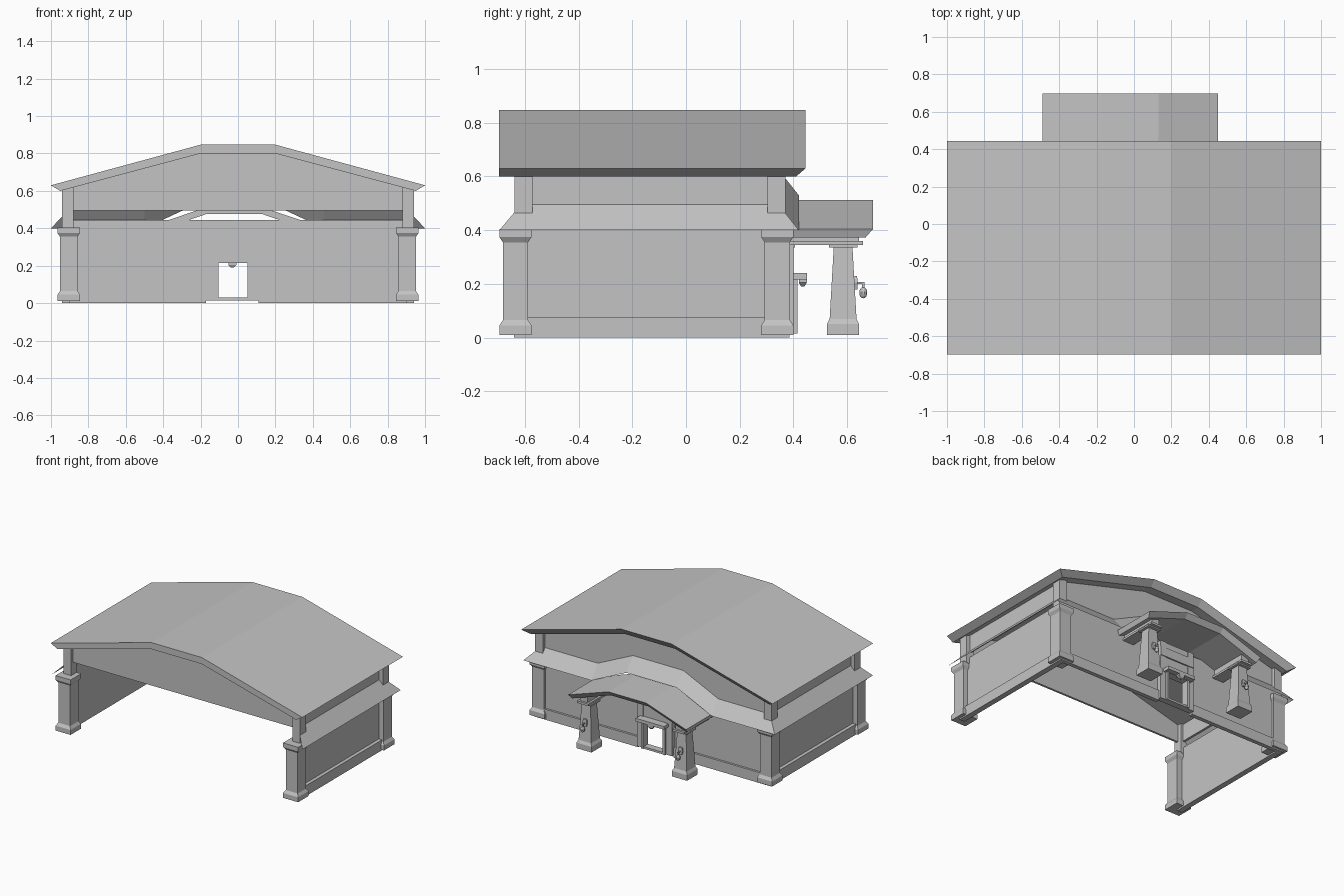
import bpy, bmesh, math
from mathutils import Vector

cube = bpy.data.objects.get("Cube")
if cube:
    bpy.data.objects.remove(cube)

gray = bpy.data.materials.new("plain_gray")
gray.use_nodes = True
gray.diffuse_color = (0.55, 0.55, 0.55, 1)
bsdf = gray.node_tree.nodes["Principled BSDF"]
bsdf.inputs["Base Color"].default_value = (0.55, 0.55, 0.55, 1)
bsdf.inputs["Roughness"].default_value = 0.8


def make(name, verts, faces, fix=True):
    mesh = bpy.data.meshes.new(name)
    mesh.from_pydata(verts, [], faces)
    if fix:
        bm = bmesh.new()
        bm.from_mesh(mesh)
        bmesh.ops.recalc_face_normals(bm, faces=bm.faces)
        bm.to_mesh(mesh)
        bm.free()
    mesh.materials.append(gray)
    obj = bpy.data.objects.new(name, mesh)
    bpy.context.collection.objects.link(obj)
    return obj


def stack(name, cx, cy, rings):
    """Rectangular rings (z, half x, half y) skinned into a solid."""
    verts, faces = [], []
    for z, hx, hy in rings:
        verts += [(cx + sx * hx, cy + sy * hy, z)
                  for sx, sy in ((-1, -1), (1, -1), (1, 1), (-1, 1))]
    for r in range(len(rings) - 1):
        for i in range(4):
            j = (i + 1) % 4
            faces.append((r * 4 + i, r * 4 + j, r * 4 + 4 + j, r * 4 + 4 + i))
    n = len(verts)
    return make(name, verts, faces + [(3, 2, 1, 0), (n - 4, n - 3, n - 2, n - 1)])


def box(name, x0, x1, y0, y1, z0, z1):
    hx, hy = (x1 - x0) / 2, (y1 - y0) / 2
    return stack(name, (x0 + x1) / 2, (y0 + y1) / 2, [(z0, hx, hy), (z1, hx, hy)])


def arch(name, outer, inner, y0, y_out, y_in):
    """Slab between two (x, z) outlines, run from y0 to the back."""
    n = len(outer)
    ring = outer + inner[::-1]
    m = 2 * n
    verts = [(x, y0, z) for x, z in ring]
    verts += [(x, y_out if i < n else y_in, z) for i, (x, z) in enumerate(ring)]
    faces = [(i, (i + 1) % m, m + (i + 1) % m, m + i) for i in range(m)]
    for i in range(n - 1):
        cap = (i, i + 1, m - 2 - i, m - 1 - i)
        faces += [cap, tuple(m + v for v in cap)]
    return make(name, verts, faces)


# Main roof and the gable walls beneath it
under = [(-0.95, 0.6), (-0.2, 0.8), (0.2, 0.8), (0.95, 0.6)]
arch("main_roof", [(-1, 0.63), (-0.2, 0.847), (0.2, 0.847), (1, 0.63)],
     under, -0.697, 0.445, 0.41)
top = [(-0.91, 0.615), (-0.2, 0.805), (0.2, 0.805), (0.91, 0.615)]
bottom = [(x, 0.495) for x, z in top]
arch("front_gable", top, bottom, -0.62, -0.605, -0.605)
arch("back_gable", top, bottom, 0.33, 0.345, 0.345)

# Corner posts, upper posts and side walls
for s, side in ((1, "left"), (-1, "right")):
    for cy, end in ((-0.635, "front"), (0.34, "back")):
        stack(f"{side}_{end}_post", s * 0.905, cy,
              [(z, h, h) for z, h in ((0.01, 0.06), (0.045, 0.06), (0.065, 0.047),
                                      (0.355, 0.047), (0.375, 0.06), (0.405, 0.06))])
        uy = cy + (0.03 if end == "front" else -0.003)
        stack(f"{side}_{end}_upper_post", s * 0.91, uy,
              [(0.4, 0.03, 0.033), (0.625, 0.03, 0.033)])
    lo, hi = sorted((s * 0.9, s * 0.915))
    box(f"{side}_lower_wall", lo, hi, -0.62, 0.345, 0.01, 0.445)
    box(f"{side}_upper_wall", lo - s * 0.005, hi - s * 0.005, -0.615, 0.34, 0.49, 0.62)
    lo, hi = sorted((s * 0.9, s * 0.94))
    box(f"{side}_plinth", lo, hi, -0.64, 0.385, 0, 0.075)
    # Skirt roof along the side
    make(f"{side}_skirt_roof",
         [(s, -0.695, 0.4), (s, 0.42, 0.4), (s * 0.91, 0.345, 0.495), (s * 0.91, -0.615, 0.495)],
         [(0, 1, 2, 3)[::s]], fix=False)

# Skirt roof over the back, raised in the middle
bends = [(1, 0), (0.46, 0), (0.18, 0.13), (-0.22, 0.13), (-0.5, 0), (-1, 0)]
verts = []
for x, rise in bends:
    verts += [(x, 0.42, 0.4 + rise),
              (max(-0.91, min(0.91, x)), 0.345, 0.495 + rise)]
make("back_skirt_roof", verts,
     [(2 * i, 2 * i + 2, 2 * i + 3, 2 * i + 1) for i in range(5)], fix=False)

# Back wall on both sides of the door
for name, x0, x1 in (("right", -0.9, -0.17), ("left", 0.11, 0.9)):
    box(f"back_wall_{name}", x0, x1, 0.355, 0.37, 0.01, 0.445)
    box(f"back_plinth_{name}", x0, x1, 0.355, 0.385, 0, 0.075)

# Doorway bay
box("bay_right_pier", -0.17, -0.12, 0.36, 0.4, 0.015, 0.445)
box("bay_left_pier", 0.06, 0.11, 0.36, 0.4, 0.015, 0.445)
box("bay_over_door", -0.12, 0.06, 0.365, 0.395, 0.235, 0.445)
box("bay_panel", -0.17, 0.11, 0.36, 0.405, 0.335, 0.4)
box("door_frame_right", -0.122, -0.105, 0.36, 0.415, 0.015, 0.24)
box("door_frame_left", 0.05, 0.067, 0.36, 0.415, 0.015, 0.24)
box("door_frame_head", -0.122, 0.067, 0.36, 0.415, 0.215, 0.24)
box("threshold", -0.105, 0.05, 0.36, 0.41, 0.015, 0.03)
box("door_canopy", -0.14, 0.085, 0.4, 0.45, 0.217, 0.24)
stack("door_lamp", -0.03, 0.435, [(0.19, 0.008, 0.006), (0.205, 0.022, 0.015), (0.217, 0.022, 0.015)])

# Porch roof, beams and tapered columns
arch("porch_roof", [(-0.488, 0.405), (-0.17, 0.512), (0.13, 0.512), (0.45, 0.405)],
     [(-0.475, 0.372), (-0.17, 0.476), (0.13, 0.476), (0.437, 0.372)], 0.35, 0.697, 0.668)
for cx, side in ((0.36, "left"), (-0.4, "right")):
    stack(f"{side}_porch_column", cx, 0.585,
          [(z, h, h) for z, h in ((0.01, 0.06), (0.05, 0.06), (0.07, 0.05),
                                  (0.335, 0.035), (0.336, 0.053), (0.347, 0.053))])
    box(f"{side}_porch_beam", cx - 0.045, cx + 0.045, 0.36, 0.66, 0.345, 0.36)
    box(f"{side}_beam_riser", cx - 0.03, cx + 0.03, 0.36, 0.645, 0.36, 0.41)
    # Wall lantern on the column
    stack(f"{side}_lantern_plate", cx, 0.631, [(0.18, 0.012, 0.008), (0.205, 0.018, 0.008), (0.23, 0.012, 0.006)])
    box(f"{side}_lantern_arm", cx - 0.004, cx + 0.004, 0.625, 0.665, 0.2, 0.207)
    bm = bmesh.new()
    bmesh.ops.create_uvsphere(bm, u_segments=10, v_segments=7, radius=0.015)
    for v in bm.verts:
        v.co = Vector((v.co.x + cx, v.co.y + 0.66, v.co.z * 1.4 + 0.167))
    mesh = bpy.data.meshes.new(f"{side}_lantern_globe")
    bm.to_mesh(mesh)
    bm.free()
    mesh.materials.append(gray)
    bpy.context.collection.objects.link(bpy.data.objects.new(mesh.name, mesh))
    box(f"{side}_lantern_stem", cx - 0.004, cx + 0.004, 0.656, 0.664, 0.18, 0.207)
